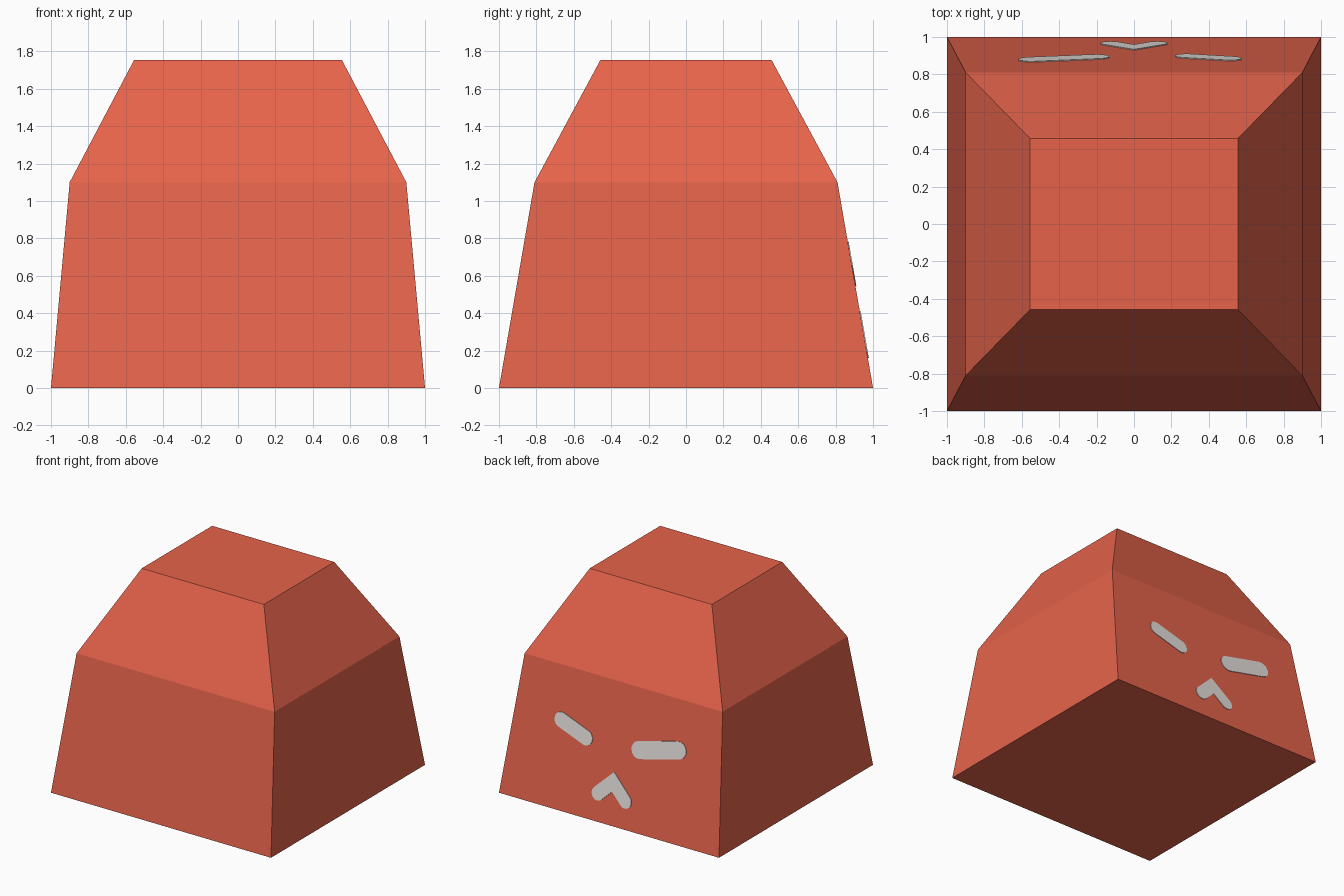
import bpy, bmesh, math
from mathutils import Vector

if "Cube" in bpy.data.objects:
    bpy.data.objects.remove(bpy.data.objects["Cube"])


def material(name, rgb):
    m = bpy.data.materials.new(name)
    m.diffuse_color = (*rgb, 1)
    m.use_nodes = True
    m.node_tree.nodes["Principled BSDF"].inputs["Base Color"].default_value = m.diffuse_color
    return m


RED = material("warm red", (0.79, 0.126, 0.07))
GREY = material("light grey", (0.79, 0.75, 0.73))


def finish(bm, name, mat):
    bmesh.ops.recalc_face_normals(bm, faces=bm.faces)
    me = bpy.data.meshes.new(name)
    bm.to_mesh(me)
    bm.free()
    me.materials.append(mat)
    ob = bpy.data.objects.new(name, me)
    bpy.context.collection.objects.link(ob)
    return ob


# Body: stacked rectangular rings (half width, half depth, height)
LEVELS = [(1.0, 1.0, 0.0), (0.9, 0.81, 1.1), (0.555, 0.457, 1.755)]
bm = bmesh.new()
rings = [[bm.verts.new((sx * w, sy * d, z))
          for sx, sy in ((-1, -1), (1, -1), (1, 1), (-1, 1))]
         for w, d, z in LEVELS]
for lo, hi in zip(rings, rings[1:]):
    for i in range(4):
        j = (i + 1) % 4
        bm.faces.new((lo[i], lo[j], hi[j], hi[i]))
bm.faces.new(rings[0][::-1])
bm.faces.new(rings[-1])
finish(bm, "body", RED)

# Sloping lower back wall that carries the face marks
SLOPE = (LEVELS[0][1] - LEVELS[1][1]) / LEVELS[1][2]
NORMAL = Vector((0, 1, SLOPE)).normalized()


def stroke_outline(pts, r, cap=8):
    """Outline of a round-ended brush stroke along a polyline."""
    pts = [Vector(p) for p in pts]
    out = []
    for path in (pts, pts[::-1]):
        for a, b, c in zip(path, path[1:], path[2:]):
            n1, n2 = [Vector((-d.y, d.x)) for d in
                      ((b - a).normalized(), (c - b).normalized())]
            out.append(b + (n1 + n2) * r / (1 + n1.dot(n2)))
        d = path[-1] - path[-2]
        start = math.atan2(d.y, d.x) + math.pi / 2
        for k in range(cap + 1):
            t = start - math.pi * k / cap
            out.append(path[-1] + r * Vector((math.cos(t), math.sin(t))))
    return out


def face_mark(name, pts, r):
    bm = bmesh.new()
    verts = [bm.verts.new(Vector((p.x, 1 - SLOPE * p.y, p.y)) - NORMAL * 0.002)
             for p in stroke_outline(pts, r)]
    face = bm.faces.new(verts)
    ext = bmesh.ops.extrude_face_region(bm, geom=[face], use_keep_orig=True)
    top = [g for g in ext["geom"] if isinstance(g, bmesh.types.BMVert)]
    bmesh.ops.translate(bm, verts=top, vec=NORMAL * 0.007)
    finish(bm, name, GREY)


# Face marks: (x, z) strokes on the back wall
face_mark("long_eye", [(-0.55, 0.715), (-0.2, 0.63)], 0.068)
face_mark("short_eye", [(0.28, 0.605), (0.515, 0.685)], 0.06)
face_mark("mouth", [(-0.125, 0.215), (0, 0.335), (0.125, 0.215)], 0.055)
